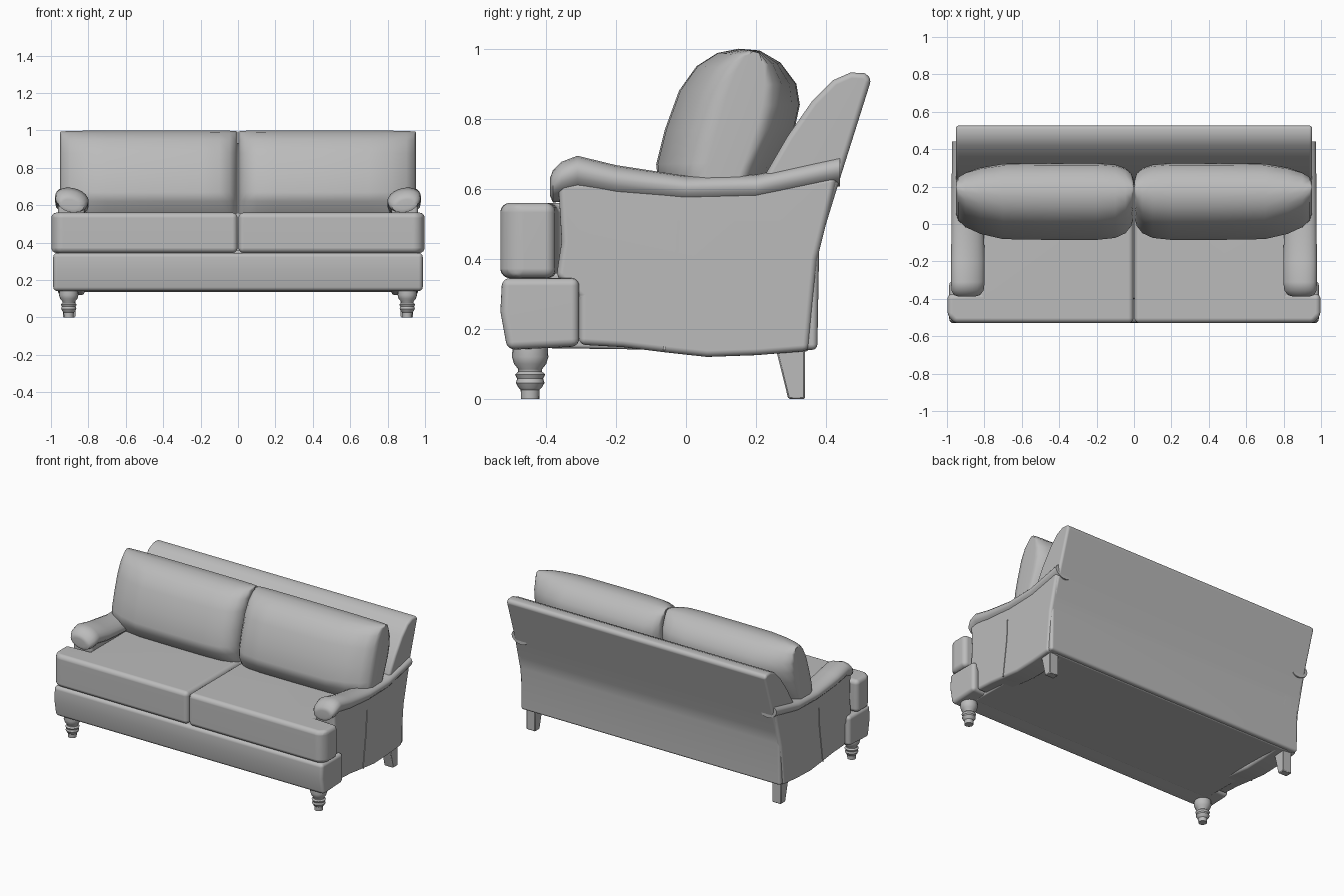
import bpy, bmesh, math

if "Cube" in bpy.data.objects:
    bpy.data.objects.remove(bpy.data.objects["Cube"], do_unlink=True)

GREY = (0.5, 0.5, 0.5, 1)
fabric = bpy.data.materials.new("grey fabric")
fabric.use_nodes = True
fabric.diffuse_color = GREY
fabric.node_tree.nodes["Principled BSDF"].inputs["Base Color"].default_value = GREY


def finish(name, bm, mirror=True):
    """Turn a bmesh into a smooth grey object, mirrored across x if asked."""
    bmesh.ops.recalc_face_normals(bm, faces=bm.faces)
    mesh = bpy.data.meshes.new(name)
    bm.to_mesh(mesh)
    bm.free()
    mesh.materials.append(fabric)
    obj = bpy.data.objects.new(name, mesh)
    bpy.context.collection.objects.link(obj)
    bpy.ops.object.select_all(action='DESELECT')
    obj.select_set(True)
    bpy.context.view_layer.objects.active = obj
    bpy.ops.object.shade_smooth_by_angle(angle=math.radians(40))
    if mirror:
        obj.modifiers.new("mirror", 'MIRROR').use_mirror_merge = False
    obj.modifiers.new("normals", 'WEIGHTED_NORMAL').keep_sharp = True
    return obj


def prism(name, outline, lo, hi, axis='X', bevel=0.02, segments=4, mirror=True):
    """Extrude an outline (yz along X, xy along Z) and round its sharp edges."""
    bm = bmesh.new()
    place = (lambda p, h: (h, *p)) if axis == 'X' else (lambda p, h: (*p, h))
    rings = [[bm.verts.new(place(p, h)) for p in outline] for h in (lo, hi)]
    n = len(outline)
    for i in range(n):
        j = (i + 1) % n
        bm.faces.new((rings[0][i], rings[0][j], rings[1][j], rings[1][i]))
    bm.faces.new(rings[0])
    bm.faces.new(rings[1])
    bmesh.ops.recalc_face_normals(bm, faces=bm.faces)
    if bevel:
        sharp = [e for e in bm.edges if e.calc_face_angle() > math.radians(35)]
        bmesh.ops.bevel(bm, geom=sharp, offset=bevel, segments=segments,
                        profile=0.5, affect='EDGES', clamp_overlap=True)
    return finish(name, bm, mirror)


def loft(name, rings):
    """Skin a row of equal rings and close both ends."""
    bm = bmesh.new()
    rows = [[bm.verts.new(p) for p in ring] for ring in rings]
    n = len(rows[0])
    for a, b in zip(rows, rows[1:]):
        for i in range(n):
            j = (i + 1) % n
            bm.faces.new((a[i], a[j], b[j], b[i]))
    bm.faces.new(rows[0])
    bm.faces.new(rows[-1])
    return finish(name, bm)


# Base: inner box and the wide front rail
prism("base_frame", [(-0.4, 0.145), (0.35, 0.135), (0.35, 0.36), (-0.4, 0.36)],
      -0.9, 0.9, bevel=0.01, mirror=False)
prism("front_rail", [(-0.525, 0.345), (-0.53, 0.25), (-0.51, 0.14),
                     (-0.305, 0.15), (-0.305, 0.345)],
      -0.988, 0.988, bevel=0.022, mirror=False)

# Seat cushions with ears in front of the arms
prism("seat_cushion", [(0.003, -0.53), (0.96, -0.53), (0.998, -0.49), (0.998, -0.375),
                       (0.83, -0.365), (0.83, 0.2), (0.003, 0.2)],
      0.345, 0.56, axis='Z', bevel=0.065, segments=6)

# Back: leaning body with a rolled top
prism("back_rest", [(0.30, 0.14), (0.375, 0.14), (0.38, 0.42), (0.40, 0.5), (0.44, 0.63),
                    (0.53, 0.915), (0.51, 0.93), (0.47, 0.932), (0.42, 0.91),
                    (0.36, 0.85), (0.29, 0.75), (0.22, 0.63), (0.2, 0.4)],
      -0.953, 0.953, bevel=0.016, mirror=False)

# Back cushions: a side profile pinched towards both ends
pillow = [(-0.03, 0.55), (-0.08, 0.62), (-0.085, 0.67), (-0.06, 0.77), (-0.02, 0.88),
          (0.03, 0.95), (0.09, 0.988), (0.15, 1.0), (0.21, 0.995), (0.27, 0.96),
          (0.315, 0.9), (0.325, 0.84), (0.31, 0.77), (0.25, 0.66), (0.18, 0.55)]
pinch = [(0.004, 0.45), (0.015, 0.65), (0.045, 0.83), (0.1, 0.95), (0.2, 1), (0.45, 1),
         (0.7, 0.98), (0.82, 0.85), (0.9, 0.68), (0.94, 0.5), (0.952, 0.3)]
rings = []
for x, s in pinch:
    ring = []
    for y, z in pillow:
        mid = 0.1 + 0.25 * (z - 0.56)
        ring.append((x, mid + (y - mid) * s, 0.78 + (z - 0.78) * (0.95 + 0.05 * s)))
    rings.append(ring)
loft("back_cushion", rings)

# Arms: side body, rolled top and the folded side seam
prism("arm_side", [(-0.305, 0.155), (-0.18, 0.148), (-0.05, 0.132), (0.06, 0.12),
                   (0.2, 0.125), (0.35, 0.137), (0.375, 0.4), (0.435, 0.64),
                   (0.2, 0.6), (0, 0.59), (-0.2, 0.62), (-0.365, 0.62),
                   (-0.355, 0.45), (-0.37, 0.35), (-0.305, 0.29)],
      0.82, 0.962, bevel=0.018)

# Roll stations: y, centre x, centre z, half width, half height
stations = [(-0.388, 0.895, 0.605, 0.045, 0.025), (-0.38, 0.893, 0.607, 0.07, 0.045),
            (-0.355, 0.89, 0.62, 0.086, 0.056), (-0.31, 0.888, 0.635, 0.09, 0.058),
            (-0.2, 0.888, 0.612, 0.09, 0.054), (0, 0.89, 0.59, 0.086, 0.045),
            (0.2, 0.905, 0.597, 0.07, 0.042), (0.44, 0.915, 0.65, 0.058, 0.042)]
rings = []
for y, cx, cz, rx, rz in stations:
    ring = []
    for k in range(20):
        a = math.tau * k / 20
        dx = rx * math.cos(a)
        ring.append((cx + dx, y, cz + rz * math.sin(a) + 0.15 * dx))
    rings.append(ring)
loft("arm_roll", rings)
prism("side_seam", [(-0.024, 0.51), (-0.032, 0.38), (-0.066, 0.14), (-0.058, 0.14),
                    (-0.024, 0.38), (-0.018, 0.51)], 0.955, 0.966, bevel=0)

# Turned front legs
turning = [(0.05, 0.15), (0.052, 0.12), (0.046, 0.1), (0.034, 0.085), (0.034, 0.078),
           (0.043, 0.07), (0.037, 0.058), (0.041, 0.046), (0.033, 0.032), (0.027, 0.026),
           (0.026, 0)]
loft("front_leg", [[(0.905 + r * math.cos(math.tau * k / 20),
                     -0.445 + r * math.sin(math.tau * k / 20), z)
                    for k in range(20)] for r, z in turning])

# Tapered back legs
prism("back_leg", [(0.255, 0.15), (0.34, 0.15), (0.34, 0), (0.292, 0)],
      0.87, 0.935, bevel=0.004, segments=1)
